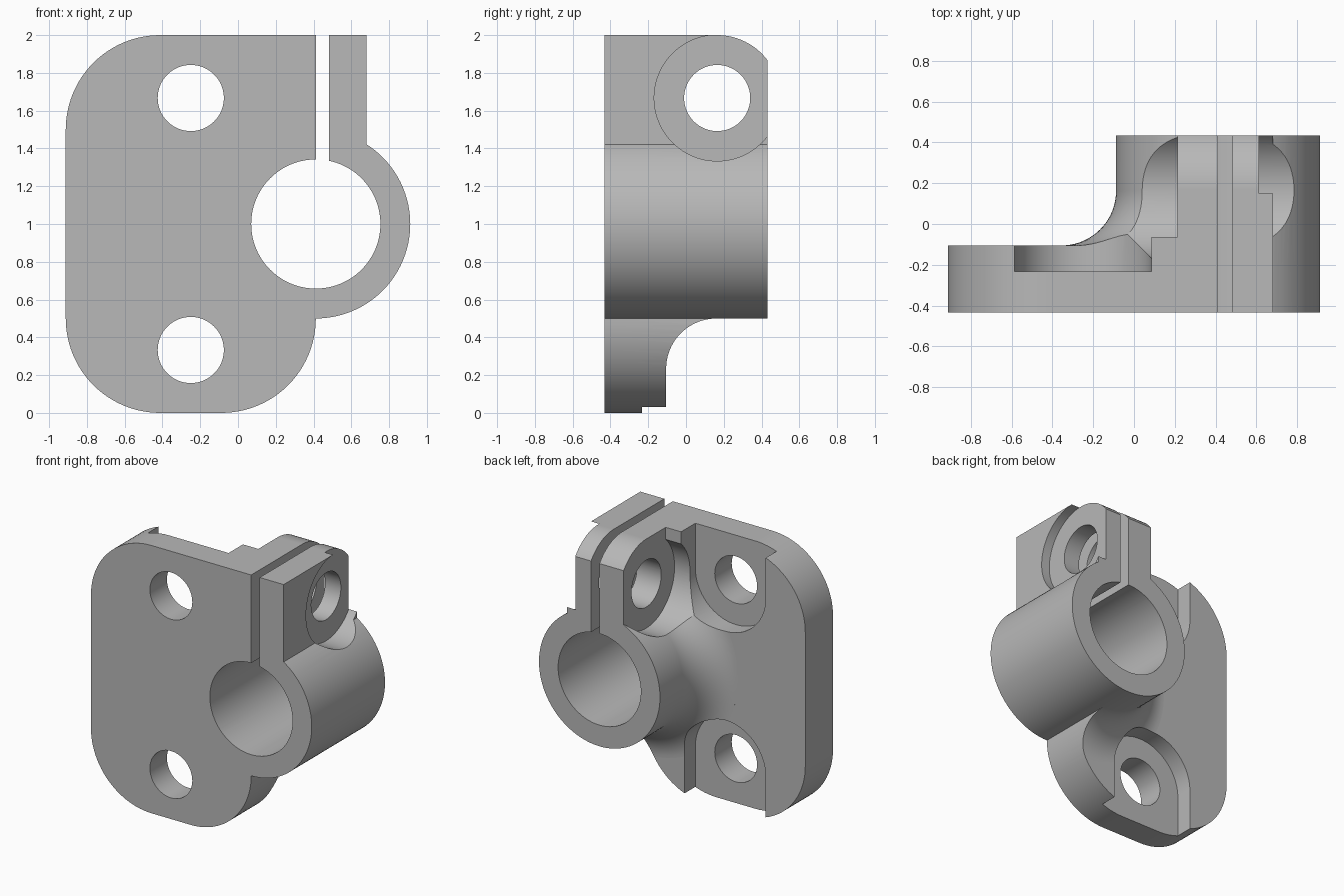
import bpy
import bmesh
from math import sin, cos, pi, radians
from mathutils import Vector

cube = bpy.data.objects.get("Cube")
if cube:
    bpy.data.objects.remove(cube, do_unlink=True)

# Main dimensions
FRONT, BACK, PLATE_BACK = -0.4325, 0.4325, -0.105
AXIS_X, AXIS_Z = 0.412, 1.0            # clamp bore axis
BARREL_R, BORE_R, FILLET = 0.5, 0.342, 0.267
LEFT = -0.912
SCREW_Y, SCREW_Z, SPOT_R = 0.165, 1.667, 0.333
HOLE_X, HOLE_R = -0.25, 0.175
STEPS = 96

grey = bpy.data.materials.new("plain grey")
grey.use_nodes = True
grey.diffuse_color = (0.48, 0.48, 0.48, 1)
grey.node_tree.nodes["Principled BSDF"].inputs["Base Color"].default_value = grey.diffuse_color


def finish(name, bm):
    bmesh.ops.recalc_face_normals(bm, faces=bm.faces)
    mesh = bpy.data.meshes.new(name)
    bm.to_mesh(mesh)
    bm.free()
    mesh.materials.append(grey)
    obj = bpy.data.objects.new(name, mesh)
    bpy.context.collection.objects.link(obj)
    return obj


def prism(name, points, axis, start, end):
    """Extrude a 2D outline: (x, z) along y, or (y, z) along x."""
    bm = bmesh.new()
    if axis == "y":
        verts = [bm.verts.new((a, start, b)) for a, b in points]
        move = Vector((0, end - start, 0))
    else:
        verts = [bm.verts.new((start, a, b)) for a, b in points]
        move = Vector((end - start, 0, 0))
    face = bm.faces.new(verts)
    out = bmesh.ops.extrude_face_region(bm, geom=[face], use_keep_orig=True)
    moved = [g for g in out["geom"] if isinstance(g, bmesh.types.BMVert)]
    bmesh.ops.translate(bm, verts=moved, vec=move)
    return finish(name, bm)


def arc(cx, cz, r, a0, a1, n):
    return [(cx + r * cos(radians(a0 + (a1 - a0) * i / n)),
             cz + r * sin(radians(a0 + (a1 - a0) * i / n))) for i in range(n + 1)]


def rod(name, c0, c1, r, axis, start, end):
    return prism(name, arc(c0, c1, r, 0, 360, STEPS)[:-1], axis, start, end)


def box(name, x0, x1, y0, y1, z0, z1):
    return prism(name, [(x0, z0), (x1, z0), (x1, z1), (x0, z1)], "y", y0, y1)


def combine(target, tool, operation):
    mod = target.modifiers.new(operation.lower(), "BOOLEAN")
    mod.operation, mod.solver, mod.object = operation, "EXACT", tool
    bpy.context.view_layer.objects.active = target
    bpy.ops.object.modifier_apply(modifier=mod.name)
    bpy.data.objects.remove(tool, do_unlink=True)


# Mounting plate with a flared fillet ring, trimmed to a rounded outline
body = box("clamp_bracket", -1.2, 0.8, FRONT, PLATE_BACK, -0.3, 2.3)
profile = [(0.4, -0.3), (BARREL_R + FILLET, -0.3)]
profile += arc(BARREL_R + FILLET, PLATE_BACK + FILLET, FILLET, 270, 180, 20)
profile += [(0.4, PLATE_BACK + FILLET)]
bm = bmesh.new()
rings = []
for i in range(STEPS):
    t = 2 * pi * i / STEPS
    rings.append([bm.verts.new((AXIS_X + r * cos(t), y, AXIS_Z + r * sin(t)))
                  for r, y in profile])
for i, ring in enumerate(rings):
    after = rings[(i + 1) % STEPS]
    for j in range(len(profile)):
        k = (j + 1) % len(profile)
        bm.faces.new((ring[j], ring[k], after[k], after[j]))
combine(body, finish("fillet_ring", bm), "UNION")

# Web that joins the plate to the inner ear
combine(body, box("web", 0.04, 0.3, -0.3, -0.063, 1.5, 2.2), "UNION")

R = 0.5
outline = arc(LEFT + R, R, R, 180, 270, 24) + arc(AXIS_X - R, R, R, 270, 360, 24)
outline += [(AXIS_X, 2.0)] + arc(LEFT + R, 2 - R, R, 90, 180, 24)
combine(body, prism("plate_outline", outline, "y", -0.8, 0.8), "INTERSECT")

# Clamp barrel
combine(body, rod("barrel", AXIS_X, AXIS_Z, BARREL_R, "y", FRONT, BACK), "UNION")

# Clamp ears, as one block that the slot later splits
ear = [(FRONT, 1.36), (BACK, 1.36)]
ear += [p for p in arc(SCREW_Y, SCREW_Z, SPOT_R, 36.5, 90, 20)]
ear[2] = (BACK, ear[2][1])
ear += [(FRONT, 2.0)]
combine(body, prism("ears", ear, "x", 0.212, 0.68), "UNION")

# Spot faces on the outside of both ears
combine(body, rod("outer_spot", SCREW_Y, SCREW_Z, SPOT_R + 0.0005, "x", 0.612, 1.2), "DIFFERENCE")
combine(body, rod("inner_spot", SCREW_Y, SCREW_Z, SPOT_R, "x", -0.4, 0.212), "DIFFERENCE")
combine(body, box("inner_spot_relief", -0.4, 0.212, -0.063, 0.7, 1.7, 2.3), "DIFFERENCE")

# Mounting holes with U-shaped pockets open to the plate's ends
P = 0.335
pocket = [(HOLE_X + P, 2.4), (HOLE_X - P, 2.4)] + arc(HOLE_X, SCREW_Z, P, 180, 360, 48)
for up in (True, False):
    points = pocket if up else [(x, 2 - z) for x, z in pocket]
    z = SCREW_Z if up else 2 - SCREW_Z
    combine(body, prism("pocket", points, "y", -0.232, 0.7), "DIFFERENCE")
    combine(body, rod("mount_hole", HOLE_X, z, HOLE_R, "y", -0.8, 0.8), "DIFFERENCE")

# Bore, clamp slot and cross screw hole
combine(body, rod("bore", AXIS_X, AXIS_Z, BORE_R, "y", -0.8, 0.8), "DIFFERENCE")
combine(body, box("slot", AXIS_X, 0.482, -0.8, 0.8, 1.1, 2.3), "DIFFERENCE")
combine(body, rod("screw_hole", SCREW_Y, SCREW_Z, HOLE_R, "x", -0.2, 1.2), "DIFFERENCE")

# Smooth curved faces, keep machined edges crisp
bpy.ops.object.select_all(action="DESELECT")
body.select_set(True)
bpy.context.view_layer.objects.active = body
bpy.ops.object.shade_smooth_by_angle(angle=radians(20))
weighted = body.modifiers.new("weighted_normals", "WEIGHTED_NORMAL")
weighted.keep_sharp = True
